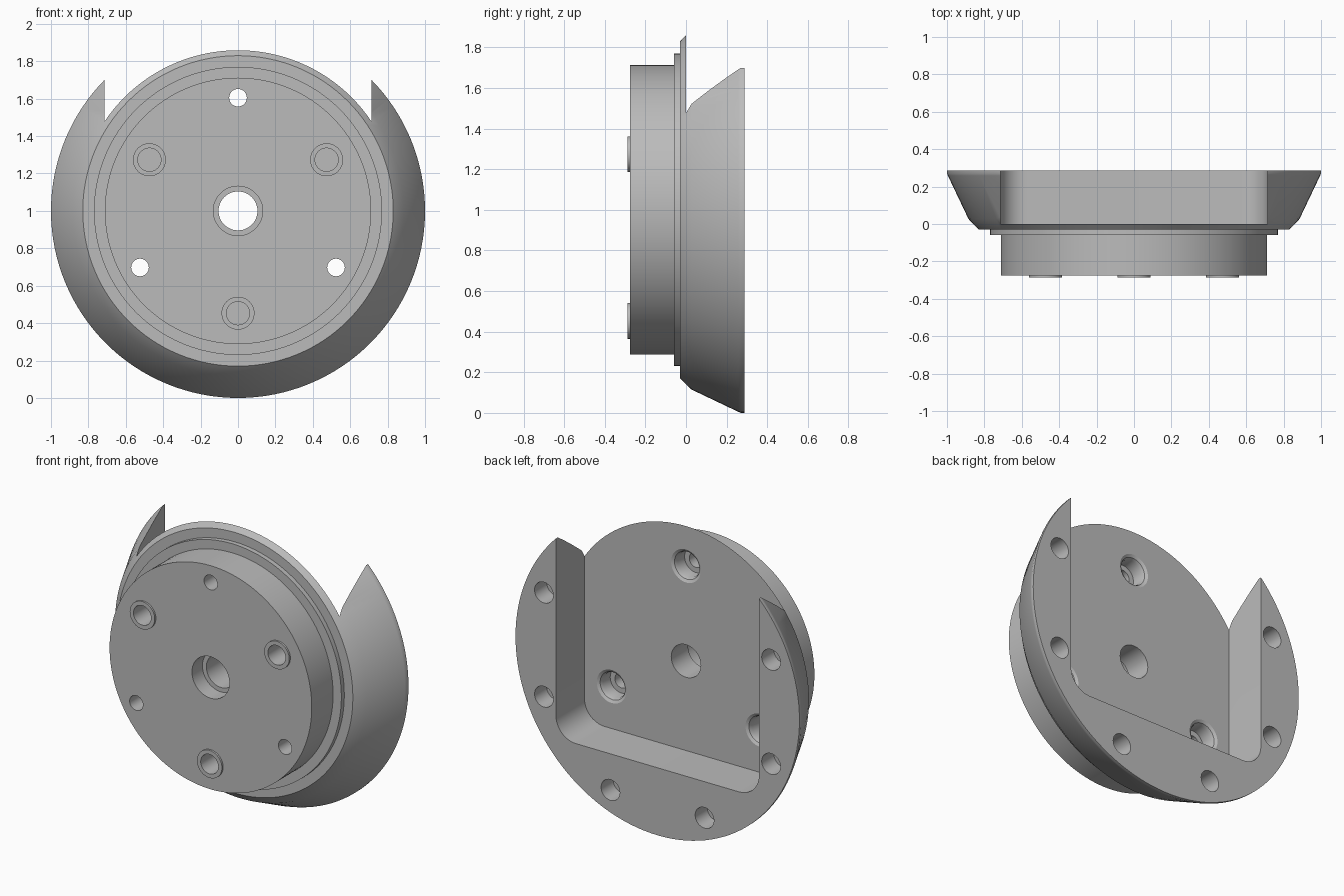
import bpy, bmesh, math

cube = bpy.data.objects.get("Cube")
if cube:
    bpy.data.objects.remove(cube, do_unlink=True)

grey = bpy.data.materials.new("plain_grey")
grey.use_nodes = True
GREY = (0.5, 0.5, 0.5, 1)
grey.diffuse_color = GREY
grey.node_tree.nodes["Principled BSDF"].inputs["Base Color"].default_value = GREY

CZ = 1.0  # height of the main axis, which runs along y


def finish(bm, name):
    bmesh.ops.recalc_face_normals(bm, faces=bm.faces)
    mesh = bpy.data.meshes.new(name)
    bm.to_mesh(mesh)
    bm.free()
    mesh.materials.append(grey)
    ob = bpy.data.objects.new(name, mesh)
    bpy.context.collection.objects.link(ob)
    return ob


def turned(name, profile, x=0, z=0, segs=48, ring=False):
    """Revolve (radius, y) points about a y axis; cap the ends, or close the loop for a ring."""
    bm = bmesh.new()
    loops = []
    for r, y in profile:
        loops.append([bm.verts.new((x + r * math.cos(2 * math.pi * i / segs), y,
                                    CZ + z + r * math.sin(2 * math.pi * i / segs)))
                      for i in range(segs)])
    pairs = list(zip(loops, loops[1:]))
    if ring:
        pairs.append((loops[-1], loops[0]))
    else:
        bm.faces.new(loops[0])
        bm.faces.new(loops[-1])
    for a, b in pairs:
        for i in range(segs):
            j = (i + 1) % segs
            bm.faces.new((a[i], a[j], b[j], b[i]))
    return finish(bm, name)


def polar(radius, degrees):
    a = math.radians(degrees)
    return radius * math.cos(a), radius * math.sin(a)


def cut(target, cutter):
    mod = target.modifiers.new("cut", 'BOOLEAN')
    mod.operation = 'DIFFERENCE'
    mod.solver = 'EXACT'
    mod.object = cutter
    bpy.context.view_layer.update()
    graph = bpy.context.evaluated_depsgraph_get()
    mesh = bpy.data.meshes.new_from_object(target.evaluated_get(graph))
    target.modifiers.clear()
    target.data = mesh
    bpy.data.objects.remove(cutter, do_unlink=True)


# Body: front drum, step, bevelled lip and flared rim
body = turned("flanged_body", [
    (0.712, -0.275), (0.712, -0.06), (0.77, -0.06), (0.77, -0.03), (0.83, -0.03),
    (0.885, 0.027), (0.995, 0.258), (1.0, 0.27), (1.0, 0.287)], segs=128)

# Open-topped pocket in the back, with rounded lower corners
HALF, FLOOR, FILLET = 0.715, 0.43, 0.14
outline = [(HALF, 2.2)]
for i in range(11):
    dx, dz = polar(FILLET, -9 * i)
    outline.append((HALF - FILLET + dx, FLOOR + FILLET + dz))
outline += [(-x, z) for x, z in reversed(outline)]
bm = bmesh.new()
face = bm.faces.new([bm.verts.new((x, 0, z)) for x, z in outline])
extruded = bmesh.ops.extrude_face_region(bm, geom=[face])["geom"]
bmesh.ops.translate(bm, vec=(0, 0.5, 0),
                    verts=[v for v in extruded if isinstance(v, bmesh.types.BMVert)])
cut(body, finish(bm, "pocket_cutter"))

# Stepped centre bore
cut(body, turned("bore_cutter", [(0.132, -0.4), (0.132, -0.17), (0.104, -0.17), (0.104, 0.1)]))

# Three bolt holes with rounded counterbores at the back
for angle in (90, 210, 330):
    x, z = polar(0.605, angle)
    cut(body, turned("bolt_cutter", [
        (0.047, -0.4), (0.047, -0.1), (0.08, -0.1), (0.08, -0.03), (0.088, -0.01),
        (0.105, 0.0), (0.105, 0.02)], x, z))

# Three blind holes in the front, each with a raised ring
for n, angle in enumerate((30, 150, 270)):
    x, z = polar(0.547, angle)
    cut(body, turned("blind_cutter", [(0.062, -0.4), (0.062, -0.08)], x, z))
    collar = turned(f"hole_collar_{n + 1}", [
        (0.062, -0.275), (0.062, -0.287), (0.088, -0.287), (0.088, -0.275)], x, z, ring=True)

# Six blind holes in the rear rim
for angle in (22.5, 157.5, 202.5, 247.5, 292.5, 337.5):
    x, z = polar(0.866, angle)
    cut(body, turned("rim_hole_cutter", [(0.066, 0.165), (0.066, 0.4)], x, z))

# Smooth shading with crisp edges
for ob in bpy.context.collection.objects:
    if ob.type == 'MESH' and grey.name in ob.data.materials:
        bpy.ops.object.select_all(action='DESELECT')
        ob.select_set(True)
        bpy.context.view_layer.objects.active = ob
        bpy.ops.object.shade_smooth_by_angle(angle=math.radians(30))
